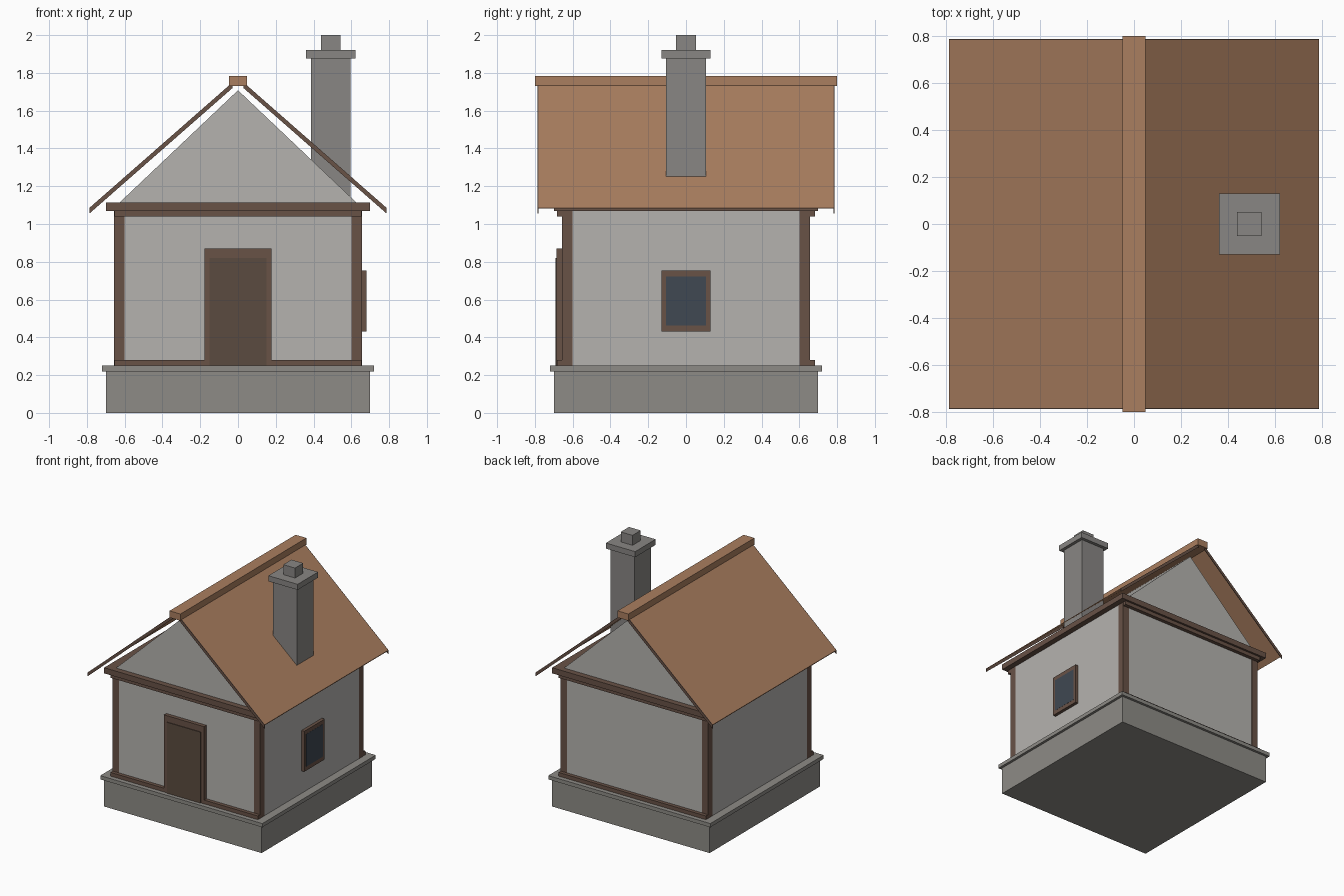
import bpy, bmesh

if "Cube" in bpy.data.objects:
    bpy.data.objects.remove(bpy.data.objects["Cube"])


def material(name, r, g, b):
    m = bpy.data.materials.new(name)
    m.diffuse_color = (r, g, b, 1)
    m.use_nodes = True
    m.node_tree.nodes["Principled BSDF"].inputs["Base Color"].default_value = m.diffuse_color
    return m


PLASTER = material("plaster", .46, .45, .43)
STONE = material("stone", .27, .26, .24)
BRICK = material("chimney_stone", .25, .24, .23)
TIMBER = material("timber", .14, .085, .062)
DOOR = material("door_wood", .105, .07, .05)
TILE = material("roof_tile", .40, .21, .115)
GLASS = material("glass", .05, .065, .085)


def finish(name, bm, mat):
    bmesh.ops.recalc_face_normals(bm, faces=bm.faces)
    mesh = bpy.data.meshes.new(name)
    bm.to_mesh(mesh)
    bm.free()
    mesh.materials.append(mat)
    ob = bpy.data.objects.new(name, mesh)
    bpy.context.collection.objects.link(ob)
    return ob


def box(name, x, y, z, mat):
    """Box from (min, max) ranges."""
    bm = bmesh.new()
    bmesh.ops.create_cube(bm, size=1)
    for v in bm.verts:
        v.co = [r[0] if c < 0 else r[1] for c, r in zip(v.co, (x, y, z))]
    return finish(name, bm, mat)


def extrude_y(name, profile, y0, y1, mat):
    """Extrude an (x, z) profile along y."""
    bm = bmesh.new()
    face = bm.faces.new([bm.verts.new((x, y0, z)) for x, z in profile])
    ext = bmesh.ops.extrude_face_region(bm, geom=[face])["geom"]
    verts = [g for g in ext if isinstance(g, bmesh.types.BMVert)]
    bmesh.ops.translate(bm, verts=verts, vec=(0, y1 - y0, 0))
    return finish(name, bm, mat)


def sym(a):
    return (-a, a)


# Stone base and walls
W = 0.655
box("foundation", sym(.70), sym(.70), (0, .22), STONE)
box("foundation_ledge", sym(.72), sym(.72), (.22, .25), STONE)
box("walls", sym(W), sym(W), (.25, 1.07), PLASTER)
box("eaves_plate", sym(.70), sym(.70), (1.07, 1.115), TIMBER)
extrude_y("gable", [(-W, 1.087), (W, 1.087), (0, 1.708)], -W, W, PLASTER)

# Front and back beams, flush corner posts
for s, side in ((-1, "front"), (1, "back")):
    y = sorted((s * W, s * .684))
    box(f"{side}_sill_beam", sym(W), y, (.25, .28), TIMBER)
    box(f"{side}_top_beam", sym(W), y, (1.04, 1.07), TIMBER)
    for t, hand in ((-1, "left"), (1, "right")):
        e = W + .001
        box(f"{side}_{hand}_post", sorted((t * .60, t * e)),
            sorted((s * .60, s * e)), (.25, 1.07), TIMBER)

# Door and window
box("door_frame", sym(.178), (-.685, -W), (.25, .87), TIMBER)
box("door", sym(.15), (-.69, -W), (.25, .82), DOOR)
box("window_frame", (W, .68), sym(.13), (.43, .755), TIMBER)
box("window_glass", (W, .681), sym(.105), (.462, .723), GLASS)

# Roof: thin tile sheets edged with barge boards at both gable ends
X0, Z0, X1, Z1 = .03, 1.749, .786, 1.086


def slope_profile(t, depth):
    return [(t * X0, Z0), (t * X1, Z1), (t * X1, Z1 - depth), (t * X0, Z0 - depth)]


for t, hand in ((-1, "left"), (1, "right")):
    extrude_y(f"{hand}_roof", slope_profile(t, .005), -.782, .782, TILE)
    for s, side in ((-1, "front"), (1, "back")):
        extrude_y(f"{side}_{hand}_barge_board", slope_profile(t, .03),
                  s * .782, s * .787, TIMBER)
box("ridge_cap", sym(.048), sym(.80), (1.73, 1.784), TILE)

# Chimney
for name, r, z in (("chimney_stack", .105, (1.10, 1.875)),
                   ("chimney_cap", .13, (1.875, 1.92)),
                   ("chimney_pot", .052, (1.92, 2.0))):
    box(name, (.491 - r, .491 + r), sym(r), z, BRICK)
